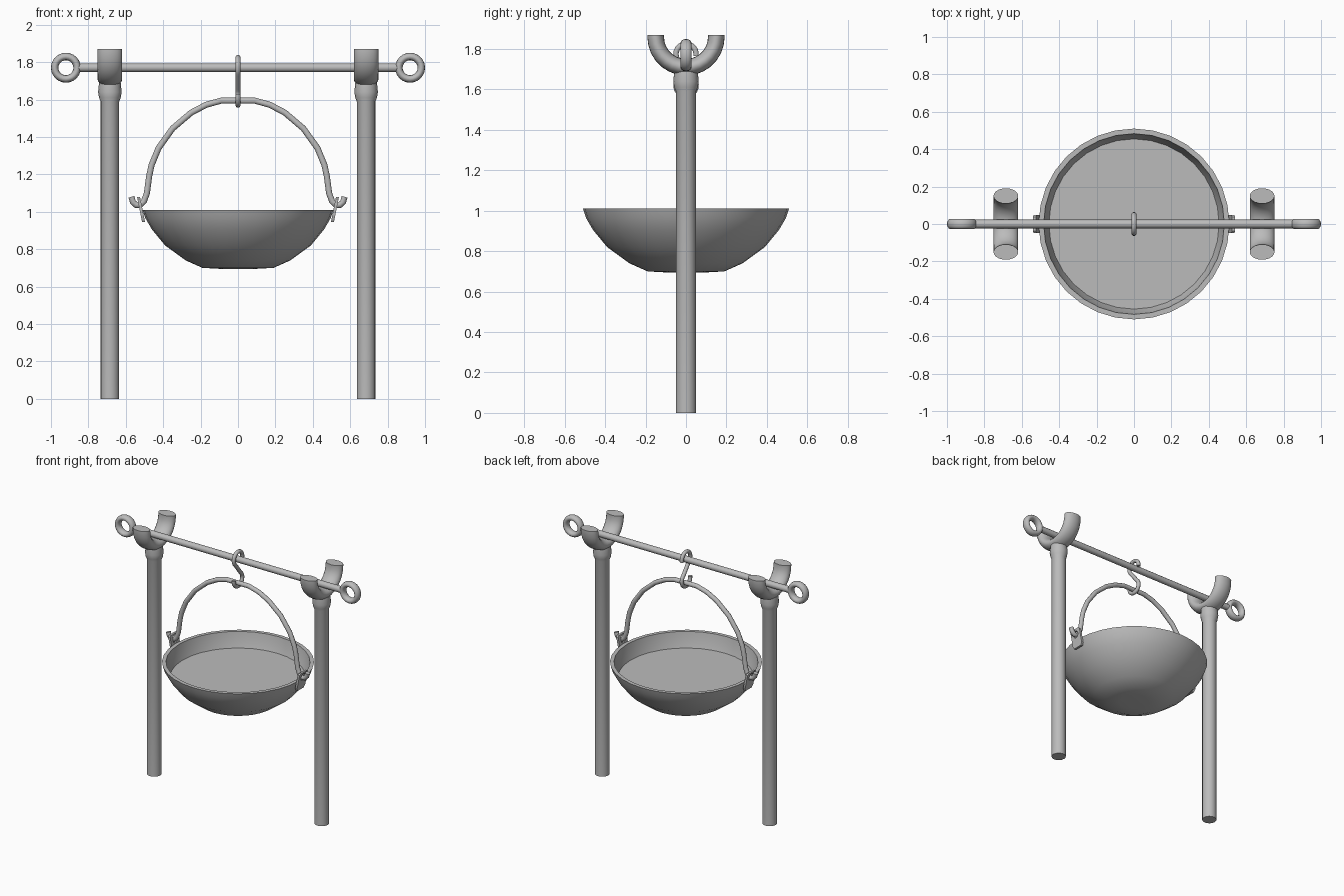
import bpy, bmesh, math
from mathutils import Vector

cube = bpy.data.objects.get("Cube")
if cube:
    bpy.data.objects.remove(cube)

iron = bpy.data.materials.new("grey iron")
iron.use_nodes = True
GREY = (0.5, 0.5, 0.5, 1)
iron.diffuse_color = GREY
iron.node_tree.nodes["Principled BSDF"].inputs["Base Color"].default_value = GREY

X, Y = Vector((1, 0, 0)), Vector((0, 1, 0))


def finish(bm, name, angle=40):
    bmesh.ops.recalc_face_normals(bm, faces=bm.faces)
    mesh = bpy.data.meshes.new(name)
    bm.to_mesh(mesh)
    bm.free()
    mesh.materials.append(iron)
    obj = bpy.data.objects.new(name, mesh)
    bpy.context.collection.objects.link(obj)
    bpy.ops.object.select_all(action='DESELECT')
    obj.select_set(True)
    bpy.context.view_layer.objects.active = obj
    bpy.ops.object.shade_smooth_by_angle(angle=math.radians(angle))
    return obj


def skin(bm, rings, closed=False, caps=True):
    """Join equal vertex loops into a tube."""
    n = len(rings[0])
    pairs = list(zip(rings, rings[1:])) + ([(rings[-1], rings[0])] if closed else [])
    for a, b in pairs:
        for i in range(n):
            j = (i + 1) % n
            bm.faces.new((a[i], a[j], b[j], b[i]))
    if caps and not closed:
        bm.faces.new(rings[0])
        bm.faces.new(rings[-1])


def sweep(name, path, axis, wide, thick, sides=10, closed=False):
    """Elliptical tube along a flat path; axis is normal to the path's plane."""
    bm = bmesh.new()
    path = [Vector(p) for p in path]
    rings, count = [], len(path)
    for k, p in enumerate(path):
        before = path[k - 1] if closed or k else p
        after = path[(k + 1) % count] if closed or k < count - 1 else p
        side = (after - before).normalized().cross(axis)
        angles = [math.tau * i / sides for i in range(sides)]
        rings.append([bm.verts.new(p + axis * wide * math.cos(t) + side * thick * math.sin(t))
                      for t in angles])
    skin(bm, rings, closed)
    return finish(bm, name, 50)


def lathe(name, profile, sides, x=0, caps=True):
    """Spin (radius, height) points around a vertical axis at x."""
    bm = bmesh.new()
    rings = [[bm.verts.new((x + r * math.cos(math.tau * i / sides),
                            r * math.sin(math.tau * i / sides), z)) for i in range(sides)]
             for r, z in profile]
    skin(bm, rings, caps=caps)
    return finish(bm, name)


def arc(radius, start, end, steps):
    """Points (u, v) on a circle, angles in degrees."""
    angles = [math.radians(start + (end - start) * i / steps) for i in range(steps + 1)]
    return [(radius * math.cos(t), radius * math.sin(t)) for t in angles]


ROD_Z = 1.77

# Posts, cradles, rod rings and bowl lugs on both sides
for side, s in (("left", 1), ("right", -1)):
    lathe(side + "_post", [(0.05, 0), (0.05, 1.59), (0.058, 1.61), (0.063, 1.64), (0.058, 1.69)],
          16, s * 0.685)
    cradle = [(s * 0.685, u, 1.86 + v) for u, v in arc(0.15, 180, 360, 14)]
    cradle = [(s * 0.685, -0.15, 1.87)] + cradle + [(s * 0.685, 0.15, 1.87)]
    sweep(side + "_cradle", cradle, X, 0.066, 0.041, 20)
    ring = [(s * 0.92 + u, 0, ROD_Z + v) for u, v in arc(0.06, 0, 360, 24)[:-1]]
    sweep(side + "_rod_ring", ring, Y, 0.028, 0.02, 12, True)

    # Lug: upright plate with a round hole, leaning with the bowl wall
    bm = bmesh.new()
    n = 24
    layers = []
    for dx in (-0.008, 0.008):
        hole, edge = [], []
        for i in range(n):
            t = math.tau * (i + 0.5) / n
            c, d = math.cos(t), math.sin(t)
            scale = 1 / max(abs(c), abs(d))
            y, z = 0.048 * c * scale, d * scale
            z = 1.04 + (0.038 * z if z > 0 else 0.095 * z)
            for loop, py, pz in ((edge, y, z), (hole, 0.025 * c, 1.04 + 0.025 * d)):
                lean = 0.505 + (pz - 0.945) * 0.2
                loop.append(bm.verts.new((s * (lean + dx), py, pz)))
        layers.append((edge, hole))
    (e0, h0), (e1, h1) = layers
    skin(bm, [e0, e1, h1, h0], closed=True)
    finish(bm, side + "_lug", 30)

# Rod
sweep("rod", [(-0.865, 0, ROD_Z), (0.865, 0, ROD_Z)], Y, 0.023, 0.023, 12)

# Bowl shell, with its filled floor
lathe("bowl", [(0.1, 0.695), (0.19, 0.7), (0.28, 0.74), (0.39, 0.82), (0.46, 0.905),
               (0.495, 0.965), (0.51, 1.01), (0.483, 1.01), (0.472, 0.95), (0.455, 0.9)], 32)

# Handle: half outline, mirrored, with out-turned ends through the lugs
half = [(0.57, 1.08), (0.562, 1.052), (0.545, 1.036), (0.524, 1.034), (0.503, 1.055),
        (0.487, 1.1), (0.475, 1.19), (0.462, 1.25), (0.425, 1.34), (0.35, 1.445),
        (0.25, 1.53), (0.17, 1.572), (0.09, 1.594)]
outline = [(x, 0, z) for x, z in half]
sweep("handle", outline + [(-x, y, z) for x, y, z in reversed(outline)], Y, 0.017, 0.017, 10)

# S hook hanging on the rod
top = [(0, u, 1.775 + v) for u, v in arc(0.05, -10, 235, 14)]
low = [(0, u, 1.62 + v) for u, v in arc(0.05, 55, -190, 14)]
sweep("s_hook", top + low, X, 0.014, 0.014, 10)
